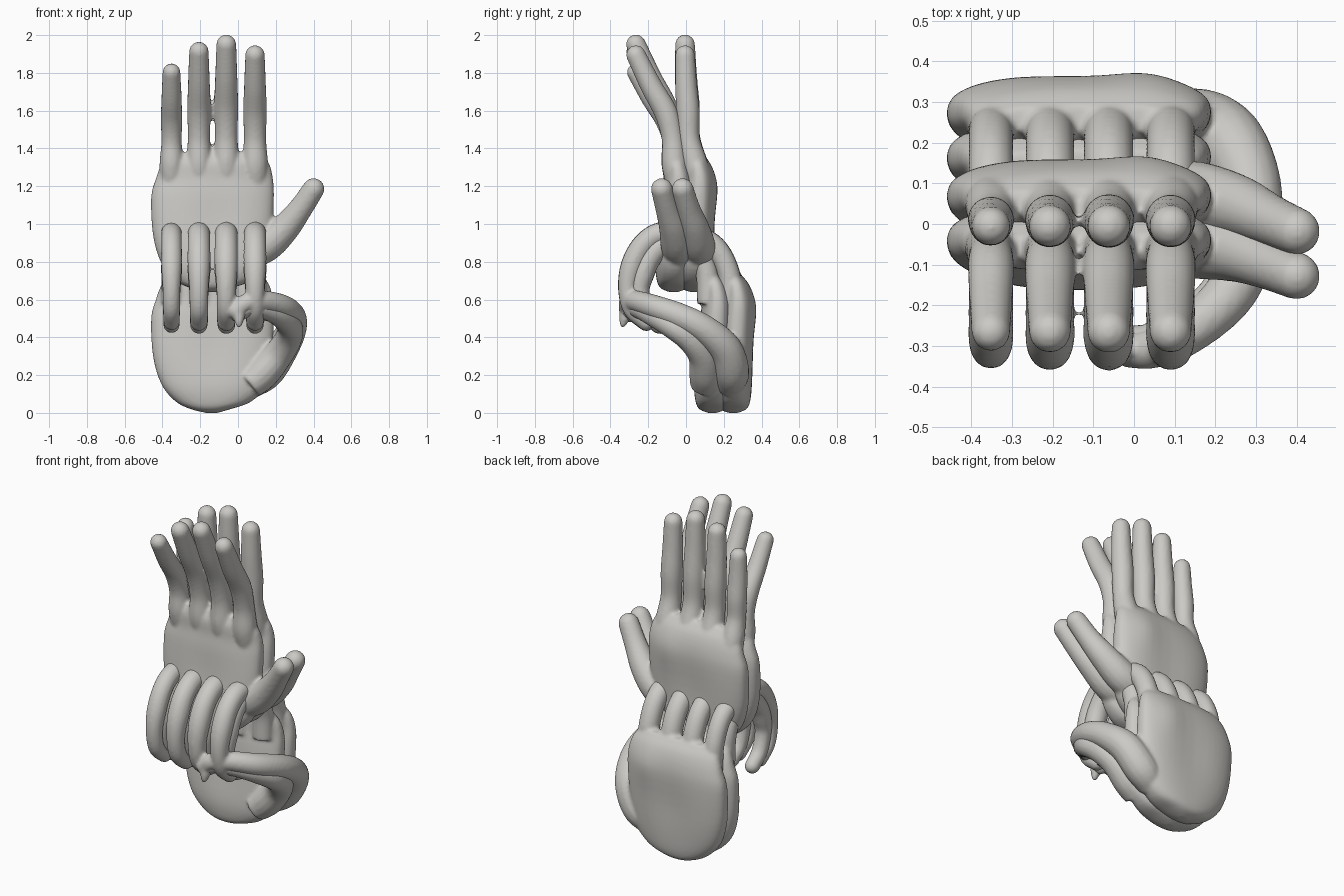
import bpy, bmesh, math
from mathutils import Vector

if "Cube" in bpy.data.objects:
    bpy.data.objects.remove(bpy.data.objects["Cube"])

skin = bpy.data.materials.new("warm grey")
skin.diffuse_color = (0.6, 0.59, 0.56, 1)
skin.use_nodes = True
skin.node_tree.nodes["Principled BSDF"].inputs["Base Color"].default_value = skin.diffuse_color


def catmull(pts, steps=6):
    """Smooth resampling of control points of any dimension."""
    out = []
    p = [Vector(q) for q in pts]
    p = [2 * p[0] - p[1]] + p + [2 * p[-1] - p[-2]]
    for i in range(1, len(p) - 2):
        a, b, c, d = p[i - 1:i + 3]
        for s in range(steps):
            t = s / steps
            out.append(0.5 * (2 * b + (c - a) * t + (2 * a - 5 * b + 4 * c - d) * t * t
                              + (3 * b - a - 3 * c + d) * t ** 3))
    out.append(p[-2])
    return out


def bridge(bm, rings):
    n = len(rings[0])
    for r0, r1 in zip(rings, rings[1:]):
        for i in range(n):
            bm.faces.new((r0[i], r0[(i + 1) % n], r1[(i + 1) % n], r1[i]))
    bm.faces.new(rings[0][::-1])
    bm.faces.new(rings[-1])


def tube(bm, pts, n=16):
    """Digit: tapered tube with a round tip; the last point is the tip ball centre."""
    path = catmull(pts)
    tan = (path[-1] - path[-2]).to_3d().normalized()
    r, centre = path[-1][3], path[-1].to_3d()
    for k in range(1, 6):
        a = k / 5.3 * math.pi / 2
        q = centre + tan * r * math.sin(a)
        path.append(Vector((q.x, q.y, q.z, r * math.cos(a))))
    side = None
    rings = []
    for i, q in enumerate(path):
        d = (path[min(i + 1, len(path) - 1)].to_3d() - path[max(i - 1, 0)].to_3d()).normalized()
        if side is None:
            side = d.orthogonal()
        side = (side - d * side.dot(d)).normalized()
        up = d.cross(side)
        rings.append([bm.verts.new(q.to_3d() + q[3] * (side * math.cos(t) + up * math.sin(t)))
                      for t in (2 * math.pi * j / n for j in range(n))])
    bridge(bm, rings)


# Palm sections: height, left, right, front, back
PALM = [(0.0, -0.17, -0.11, 0.02, 0.07), (0.02, -0.25, -0.04, -0.025, 0.115),
        (0.06, -0.33, 0.07, -0.045, 0.135), (0.15, -0.405, 0.15, -0.055, 0.147),
        (0.3, -0.45, 0.18, -0.045, 0.158), (0.5, -0.46, 0.19, -0.025, 0.164),
        (0.6, -0.435, 0.185, -0.01, 0.155), (0.68, -0.405, 0.165, -0.005, 0.128),
        (0.735, -0.36, 0.12, 0.02, 0.085)]


def palm(bm, dy, dz, n=48):
    rings = []
    for z, x0, x1, y0, y1 in catmull([Vector(r) for r in PALM], 4):
        ring = []
        for j in range(n):
            t = 2 * math.pi * j / n
            c, s = math.cos(t), math.sin(t)
            px = math.copysign(abs(c) ** 0.85, c) * (x1 - x0) / 2 + (x0 + x1) / 2
            py = math.copysign(abs(s) ** 0.8, s) * (y1 - y0) / 2 + (y0 + y1) / 2
            # shallow hollow in the middle, slight swell over the index knuckle
            hollow = 0.012 * math.exp(-((px + 0.13) / 0.14) ** 2 - ((z - 0.36) / 0.18) ** 2)
            swell = 0.014 * math.exp(-((px - 0.04) / 0.09) ** 2 - ((z - 0.56) / 0.12) ** 2)
            py += (swell if s > 0 else 0) * s - hollow * s
            ring.append(bm.verts.new((px, py + dy, z + dz)))
        rings.append(ring)
    bridge(bm, rings)


def finish(bm, name):
    """Fuse palm and digits into one soft skin."""
    bmesh.ops.recalc_face_normals(bm, faces=bm.faces)
    me = bpy.data.meshes.new(name)
    bm.to_mesh(me)
    bm.free()
    me.materials.append(skin)
    ob = bpy.data.objects.new(name, me)
    bpy.context.collection.objects.link(ob)
    rm = ob.modifiers.new("fuse", 'REMESH')
    rm.mode = 'VOXEL'
    rm.voxel_size = 0.01
    rm.use_smooth_shade = True
    sm = ob.modifiers.new("soften", 'SMOOTH')
    sm.factor = 0.5
    sm.iterations = 4


FINGER_X = (-0.352, -0.207, -0.062, 0.09)
TIP_Z = (1.84, 1.96, 2.0, 1.94)
GIRTH = (0.94, 1.02, 1.04, 1.02)
RADII = (0.066, 0.068, 0.058, 0.061, 0.057, 0.051)

# Upright hands: straight fingers behind, forward-leaning fingers in front
STRAIGHT = [(0.07, 1.22), (0.045, 1.32), (0.015, 1.46), (0.01, 1.62), (0.0, 1.78), (-0.005, 1.95)]
LEANING = [(-0.04, 1.22), (-0.06, 1.32), (-0.07, 1.46), (-0.105, 1.61), (-0.185, 1.77),
           (-0.265, 1.95)]
for name, dy, curve in (("upright_hand_rear", 0, STRAIGHT), ("upright_hand_front", -0.11, LEANING)):
    bm = bmesh.new()
    palm(bm, dy, 0.64)
    for x, top, g in zip(FINGER_X, TIP_Z, GIRTH):
        s = (top - 1.36) / 0.64
        tube(bm, [(x, y, 1.36 + (z - 1.36) * (s if z > 1.36 else 1), r * g)
                  for (y, z), r in zip(curve, RADII)])
    # thumb pointing up and outward
    tube(bm, [(0.04, 0.07 + dy, 0.83, 0.08), (0.15, 0.065 + dy, 0.89, 0.09),
              (0.25, 0.045 + dy, 0.98, 0.078), (0.33, 0.012 + dy, 1.08, 0.064),
              (0.40, -0.018 + dy, 1.185, 0.058)])
    finish(bm, name)

# Lower clasping hands: curled fingers (y, z) and thumbs wrapping round the side
CURL_OUTER = [(0.24, 0.58), (0.225, 0.74), (0.15, 0.88), (0.02, 0.94), (-0.13, 0.95), (-0.225, 0.89),
              (-0.285, 0.78), (-0.308, 0.66), (-0.285, 0.55), (-0.21, 0.48)]
CURL_INNER = [(0.12, 0.58), (0.11, 0.74), (0.06, 0.85), (-0.02, 0.89), (-0.12, 0.89), (-0.19, 0.82),
              (-0.23, 0.73), (-0.245, 0.64), (-0.21, 0.53), (-0.14, 0.465)]
THUMB_OUTER = [(0.06, 0.23, 0.15, 0.08), (0.15, 0.24, 0.22, 0.095), (0.23, 0.205, 0.34, 0.09),
               (0.285, 0.1, 0.44, 0.077), (0.29, -0.03, 0.51, 0.07), (0.24, -0.165, 0.56, 0.064),
               (0.14, -0.26, 0.59, 0.057), (0.05, -0.305, 0.585, 0.05), (-0.01, -0.31, 0.54, 0.045)]
THUMB_INNER = [(0.06, 0.1, 0.15, 0.08), (0.13, 0.105, 0.21, 0.088), (0.21, 0.09, 0.305, 0.08),
               (0.265, 0.025, 0.39, 0.073), (0.275, -0.065, 0.455, 0.067), (0.22, -0.17, 0.515, 0.06),
               (0.14, -0.24, 0.55, 0.055), (0.05, -0.29, 0.56, 0.05), (0.0, -0.29, 0.52, 0.042)]
for name, dy, curl, thumb in (("clasping_hand_rear", 0.205, CURL_OUTER, THUMB_OUTER),
                              ("clasping_hand_front", 0.095, CURL_INNER, THUMB_INNER)):
    bm = bmesh.new()
    palm(bm, dy, 0)
    for x, g in zip(FINGER_X, GIRTH):
        tube(bm, [(x, y, z, g * (0.059 if i < 7 else 0.066 - 0.0022 * i))
                  for i, (y, z) in enumerate(curl)])
    tube(bm, thumb)
    if curl is CURL_OUTER:
        # pointed thumb tip
        tube(bm, [(0.0, -0.31, 0.55, 0.045), (0.005, -0.325, 0.5, 0.03),
                  (0.005, -0.335, 0.465, 0.016)])
    finish(bm, name)
